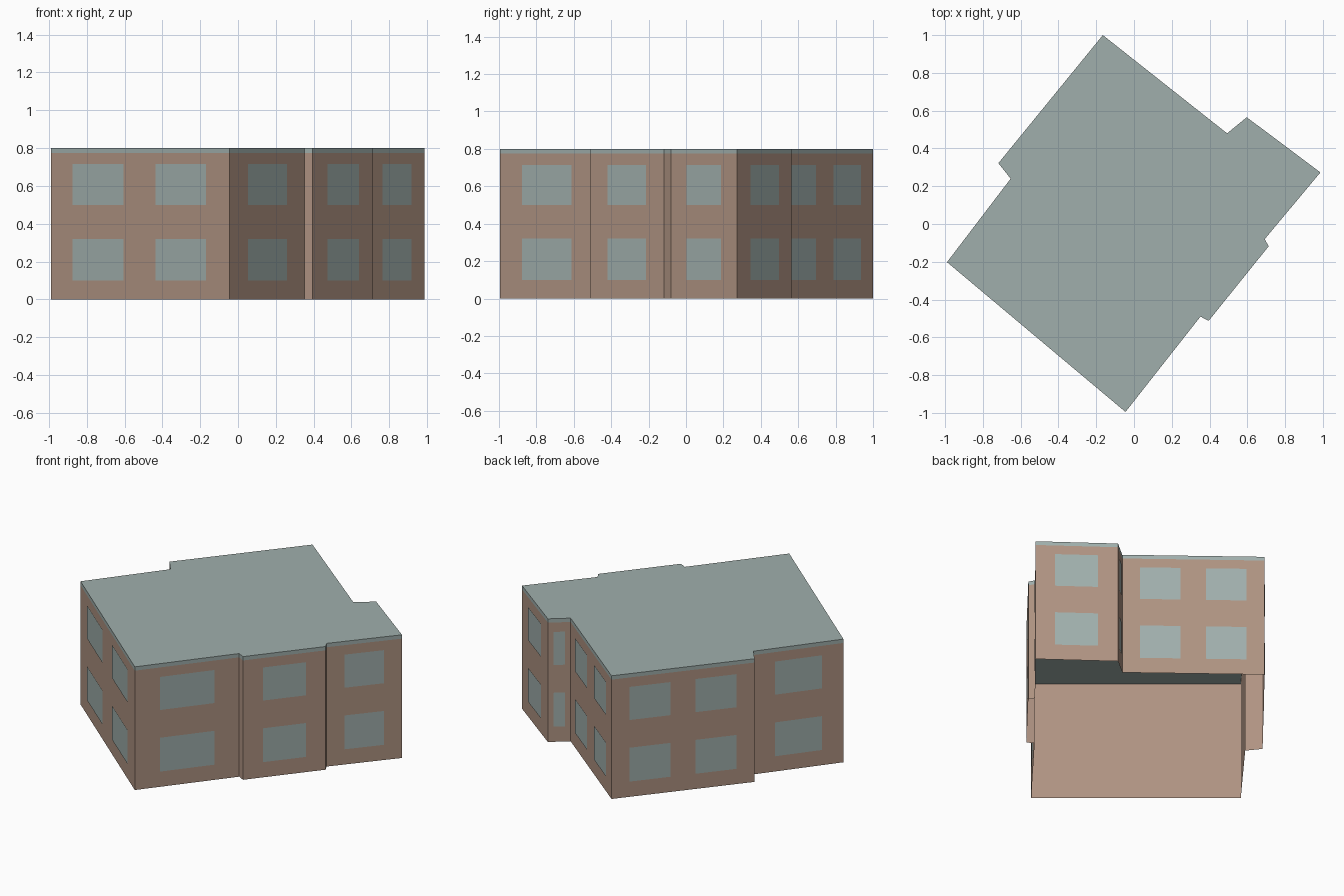
import bpy
import bmesh
from mathutils import Vector

cube = bpy.data.objects.get("Cube")
if cube:
    bpy.data.objects.remove(cube, do_unlink=True)

WALL_TOP, ROOF_TOP = 0.775, 0.80
FLOORS = [(0.10, 0.32), (0.50, 0.715)]   # window sill and head per storey
PLATE = 0.003

# Footprint corners, anticlockwise, each with the window spans
# (fractions of the length) of the wall that starts there
ONE = [(0.24, 0.76)]
TWO = [(0.125, 0.41), (0.587, 0.872)]
PLAN = [
    ((-0.045, -0.995), ONE), ((0.352, -0.49), []),
    ((0.395, -0.513), ONE), ((0.713, -0.118), []),
    ((0.692, -0.08), ONE), ((0.987, 0.273), ONE),
    ((0.597, 0.565), ONE), ((0.493, 0.48), TWO),
    ((-0.165, 1.0), TWO), ((-0.718, 0.322), []),
    ((-0.653, 0.24), ONE), ((-0.99, -0.202), TWO),
]
CORNERS = [Vector((*p, 0)) for p, _ in PLAN]


def material(name, rgb):
    mat = bpy.data.materials.new(name)
    mat.use_nodes = True
    mat.diffuse_color = (*rgb, 1)
    mat.node_tree.nodes["Principled BSDF"].inputs["Base Color"].default_value = (*rgb, 1)
    return mat


def finish(name, bm, mat):
    mesh = bpy.data.meshes.new(name)
    bm.to_mesh(mesh)
    bm.free()
    mesh.materials.append(mat)
    obj = bpy.data.objects.new(name, mesh)
    bpy.context.collection.objects.link(obj)
    return obj


def edges_of_plan():
    for i, (_, spans) in enumerate(PLAN):
        yield CORNERS[i], CORNERS[(i + 1) % len(CORNERS)], spans


def ring(bm, z):
    return [bm.verts.new((c.x, c.y, z)) for c in CORNERS]


def sides(bm, low, high):
    n = len(low)
    for i in range(n):
        j = (i + 1) % n
        bm.faces.new((low[i], low[j], high[j], high[i]))


brown = material("warm brown wall", (0.429, 0.292, 0.223))
grey = material("grey green", (0.352, 0.429, 0.413))

# Outer walls: an open shell without a floor
bm = bmesh.new()
sides(bm, ring(bm, 0), ring(bm, WALL_TOP))
finish("outer_walls", bm, brown)

# Flat roof slab with a thin edge band
bm = bmesh.new()
low, high = ring(bm, WALL_TOP), ring(bm, ROOF_TOP)
sides(bm, low, high)
bm.faces.new(high)
bm.faces.new(list(reversed(low)))
finish("flat_roof", bm, grey)

# Window plates just proud of the walls
bm = bmesh.new()
for a, b, spans in edges_of_plan():
    along = b - a
    out = Vector((along.y, -along.x, 0)).normalized() * PLATE
    for start, end in spans:
        p, q = a + along * start + out, a + along * end + out
        for sill, head in FLOORS:
            bm.faces.new([bm.verts.new((v.x, v.y, z)) for v, z in
                          ((p, sill), (q, sill), (q, head), (p, head))])
finish("windows", bm, grey)
